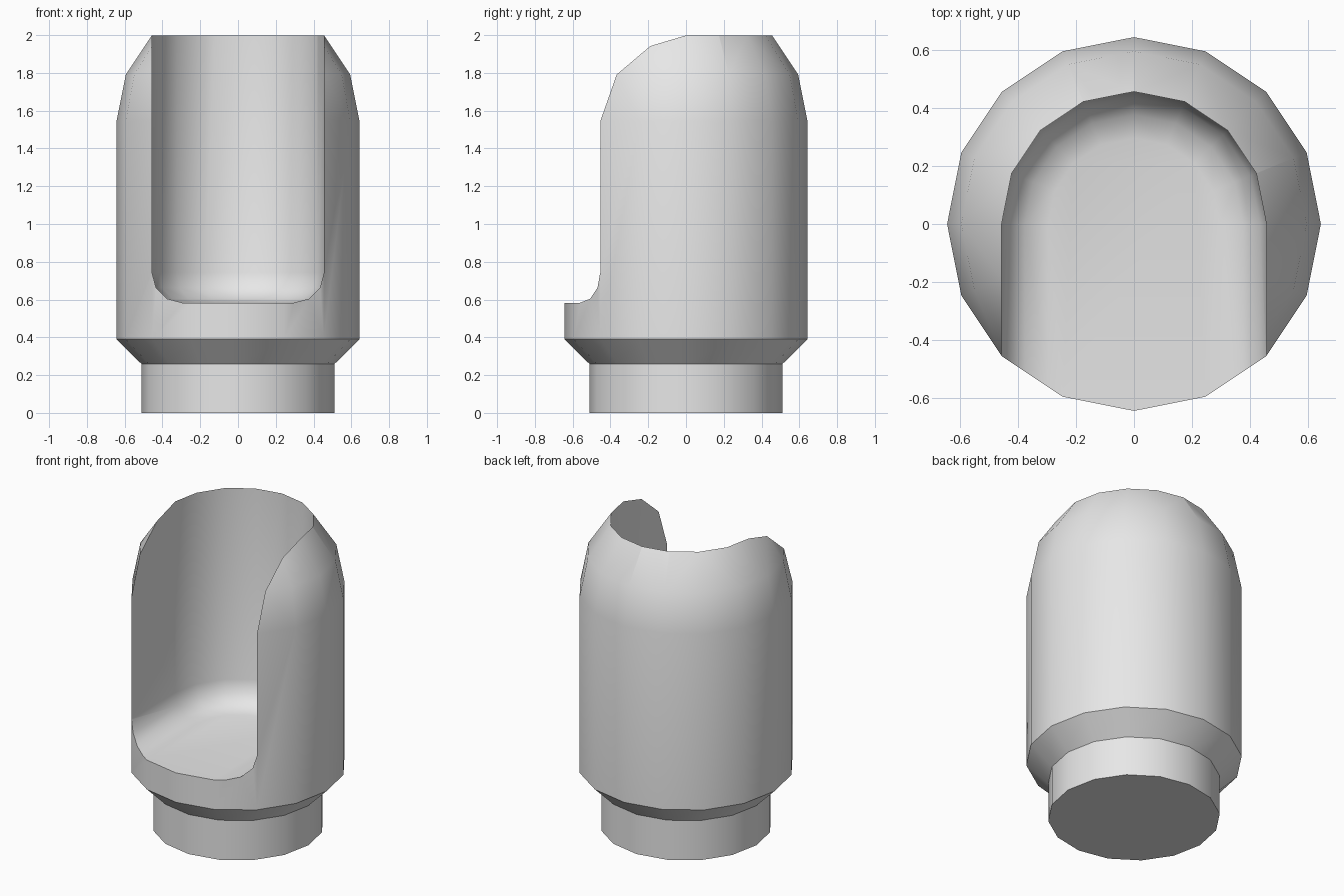
import bpy
import bmesh
from math import sin, cos, pi, radians

if "Cube" in bpy.data.objects:
    bpy.data.objects.remove(bpy.data.objects["Cube"], do_unlink=True)

SIDES = 16
RADIUS = 0.643       # outer body
SLOT = 0.4555        # half width of the cavity
FILLET = 0.16        # rounding around the cavity floor
DOME_Z = 1.545       # where the dome begins
FLOOR_Z = 0.583

grey = bpy.data.materials.new("light grey")
grey.use_nodes = True
grey.diffuse_color = (0.8, 0.8, 0.8, 1)
grey.node_tree.nodes["Principled BSDF"].inputs["Base Color"].default_value = (0.8, 0.8, 0.8, 1)


def loft(name, rings):
    """Closed solid through a stack of equal-sized point rings."""
    bm = bmesh.new()
    loops = [[bm.verts.new(p) for p in ring] for ring in rings]
    n = len(loops[0])
    for low, high in zip(loops, loops[1:]):
        for i in range(n):
            j = (i + 1) % n
            bm.faces.new((low[i], low[j], high[j], high[i]))
    bm.faces.new(loops[0][::-1])
    bm.faces.new(loops[-1])
    bmesh.ops.recalc_face_normals(bm, faces=bm.faces)
    mesh = bpy.data.meshes.new(name)
    bm.to_mesh(mesh)
    bm.free()
    mesh.materials.append(grey)
    obj = bpy.data.objects.new(name, mesh)
    bpy.context.collection.objects.link(obj)
    return obj


def circle(r, z):
    step = 2 * pi / SIDES
    return [(r * cos(i * step), r * sin(i * step), z) for i in range(SIDES)]


def arch(r, z):
    """Round at the back, straight and running out through the front."""
    step = 2 * pi / SIDES
    back = [(r * cos(i * step), r * sin(i * step), z) for i in range(SIDES // 2 + 1)]
    return [(r, -1, z)] + back + [(-r, -1, z)]


# Body: narrow foot, flared collar, straight wall and dome
profile = [(0.512, 0), (0.512, 0.26), (RADIUS, 0.39)]
for k in range(3):
    a = k * pi / 8
    profile.append((RADIUS * cos(a), DOME_Z + RADIUS * sin(a)))
body = loft("domed_body", [circle(r, z) for r, z in profile])

# Cavity: arched slot with a rounded floor edge
rings = []
for k in range(4):
    a = k * pi / 6
    rings.append(arch(SLOT - FILLET * (1 - sin(a)), FLOOR_Z + FILLET * (1 - cos(a))))
rings.append(arch(SLOT, 2.5))
cutter = loft("cavity_cutter", rings)
cutter.hide_render = True

# Carve the cavity out of the body
cut = body.modifiers.new("cavity", 'BOOLEAN')
cut.operation = 'DIFFERENCE'
cut.solver = 'EXACT'
cut.object = cutter
for obj in bpy.context.selected_objects:
    obj.select_set(False)
bpy.context.view_layer.objects.active = body
body.select_set(True)
bpy.ops.object.modifier_apply(modifier=cut.name)
bpy.data.objects.remove(cutter, do_unlink=True)

# Smooth curves, crisp rims
bpy.ops.object.shade_smooth_by_angle(angle=radians(35))
